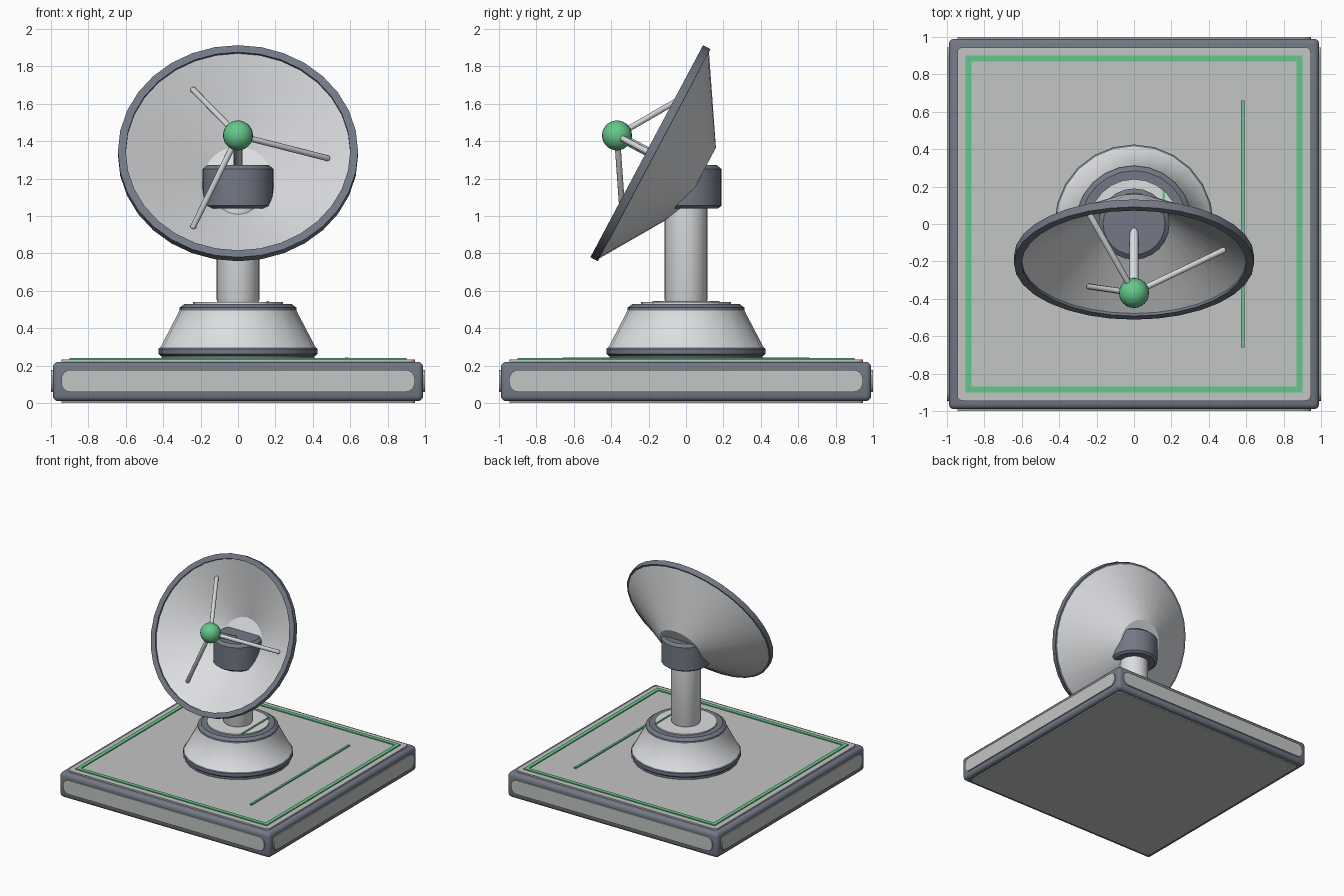
import bpy, bmesh, math
from mathutils import Vector, Matrix

if "Cube" in bpy.data.objects:
    bpy.data.objects.remove(bpy.data.objects["Cube"])


def material(name, rgb):
    m = bpy.data.materials.new(name)
    m.diffuse_color = (*rgb, 1)
    m.use_nodes = True
    m.node_tree.nodes["Principled BSDF"].inputs["Base Color"].default_value = m.diffuse_color
    return m


DARK = material("slate_trim", (0.17, 0.19, 0.235))
PANEL = material("grey_panel", (0.55, 0.555, 0.56))
SHELL = material("pale_shell", (0.71, 0.725, 0.745))
GREEN = material("green_accent", (0.13, 0.58, 0.26))


def finish(name, bm, mats, smooth=True):
    bmesh.ops.recalc_face_normals(bm, faces=bm.faces)
    me = bpy.data.meshes.new(name)
    bm.to_mesh(me)
    bm.free()
    ob = bpy.data.objects.new(name, me)
    bpy.context.collection.objects.link(ob)
    for m in mats:
        me.materials.append(m)
    if smooth:
        bpy.ops.object.select_all(action='DESELECT')
        ob.select_set(True)
        bpy.context.view_layer.objects.active = ob
        bpy.ops.object.shade_smooth_by_angle(angle=math.radians(32))
    return ob


def lathe(name, profile, mats, bands=None, segs=24, matrix=None):
    """Revolve (radius, height) points; bands gives a material index per profile span."""
    bm = bmesh.new()
    rings = []
    for r, z in profile:
        if r == 0:
            rings.append([bm.verts.new((0, 0, z))] * segs)
        else:
            rings.append([bm.verts.new((r * math.cos(a), r * math.sin(a), z))
                          for a in (2 * math.pi * i / segs for i in range(segs))])
    for k, (a, b) in enumerate(zip(rings, rings[1:])):
        for i in range(segs):
            j = (i + 1) % segs
            f = bm.faces.new(list(dict.fromkeys((a[i], a[j], b[j], b[i]))))
            f.material_index = bands[k] if bands else 0
    if matrix:
        bm.transform(matrix)
    return finish(name, bm, mats)


def box(name, size, center, mat, bevel=0.0, segs=1):
    bm = bmesh.new()
    bmesh.ops.create_cube(bm, size=1, matrix=Matrix.Translation(center) @ Matrix.Diagonal((*size, 1)))
    if bevel:
        bmesh.ops.bevel(bm, geom=bm.edges[:], offset=bevel, segments=segs, profile=0.5, affect='EDGES')
    return finish(name, bm, [mat])


def plate(name, w, h, t, radius, matrix, mat):
    """Rounded rectangle of size w x h, extruded upward by t."""
    bm = bmesh.new()
    pts = []
    for q, (sx, sy) in enumerate(((1, 1), (-1, 1), (-1, -1), (1, -1))):
        for s in range(6):
            a = (q + s / 5) * math.pi / 2
            pts.append(bm.verts.new((sx * (w / 2 - radius) + radius * math.cos(a),
                                     sy * (h / 2 - radius) + radius * math.sin(a), 0)))
    f = bm.faces.new(pts)
    top = bmesh.ops.extrude_face_region(bm, geom=[f])["geom"]
    bmesh.ops.translate(bm, vec=(0, 0, t), verts=[v for v in top if isinstance(v, bmesh.types.BMVert)])
    bm.transform(matrix)
    return finish(name, bm, [mat])


def rod(name, a, b, radius, mat):
    """Round-ended bar from a to b."""
    a, b = Vector(a), Vector(b)
    d = b - a
    m = Matrix.Translation(a) @ d.to_track_quat('Z', 'Y').to_matrix().to_4x4()
    n = d.length
    return lathe(name, [(0, -radius * .5), (radius * .7, -radius * .3), (radius, 0), (radius, n),
                        (radius * .7, n + radius * .5), (0, n + radius * .7)], [mat], segs=12, matrix=m)


# Square base with inset plates on every side
box("base_slab", (1.98, 1.98, 0.21), (0, 0, 0.115), DARK, 0.028, 3)
plate("base_top_panel", 1.89, 1.89, 0.014, 0.03, Matrix.Translation((0, 0, 0.218)), PANEL)
plate("base_bottom_panel", 1.89, 1.89, 0.014, 0.03, Matrix.Translation((0, 0, 0)), PANEL)
for i in range(4):
    m = (Matrix.Rotation(i * math.pi / 2, 4, 'Z') @ Matrix.Translation((0, -0.986, 0.118))
         @ Matrix.Rotation(math.pi / 2, 4, 'X'))
    plate("base_side_panel", 1.89, 0.118, 0.014, 0.05, m, PANEL)

# Green border and guide lines
for s in (-1, 1):
    box("border_strip_x", (1.80, 0.032, 0.012), (0, s * 0.884, 0.234), GREEN)
    box("border_strip_y", (0.032, 1.736, 0.012), (s * 0.884, 0, 0.234), GREEN)
box("guide_line_long", (0.018, 1.32, 0.014), (0.582, 0, 0.235), GREEN)
box("guide_line_short", (0.014, 0.36, 0.012), (0.16, 0, 0.54), GREEN)

# Conical pedestal: dark foot, pale flank, dark collar, pale cap
lathe("pedestal",
      [(0, 0.23), (0.41, 0.23), (0.41, 0.25), (0.425, 0.262), (0.425, 0.29), (0.415, 0.297),
       (0.312, 0.495), (0.312, 0.51), (0.285, 0.53), (0.24, 0.53), (0.24, 0.54), (0, 0.54)],
      [DARK, SHELL], [0, 0, 0, 0, 0, 1, 0, 0, 0, 1, 1])
lathe("post", [(0, 0.53), (0.105, 0.53), (0.115, 0.555), (0.115, 1.06), (0, 1.06)], [SHELL])
lathe("hub", [(0, 1.04), (0.17, 1.04), (0.19, 1.055), (0.19, 1.25), (0.165, 1.272), (0, 1.272)], [DARK])

# Tilted reflector; local z runs along the dish axis, out of the open side
axis = Vector((0, -0.883, 0.469))
up = Vector((0, 0.469, 0.883))
rim = Vector((0, -0.21, 1.346))
dish = Matrix.Translation(rim) @ Matrix((Vector((1, 0, 0)), up, axis)).transposed().to_4x4()
lathe("dish",
      [(0, -0.318), (0.19, -0.318), (0.625, -0.045), (0.642, -0.045), (0.642, 0), (0.6, 0),
       (0.6, -0.015), (0.18, -0.29), (0, -0.29)],
      [DARK, SHELL], [1, 1, 0, 0, 0, 0, 1, 1], segs=32, matrix=dish)

# Receiver ball, axial rod and three struts
focus = dish @ Vector((0, 0, 0.18))
bm = bmesh.new()
bmesh.ops.create_uvsphere(bm, u_segments=24, v_segments=14, radius=0.08, matrix=Matrix.Translation(focus))
finish("receiver_ball", bm, [GREEN])
rod("axial_rod", focus, dish @ Vector((0, 0, -0.3)), 0.024, SHELL)
for k in range(3):
    a = k * 2 * math.pi / 3
    rod("strut", focus, dish @ Vector((0.48 * math.cos(a), 0.48 * math.sin(a), -0.08)), 0.016, SHELL)
